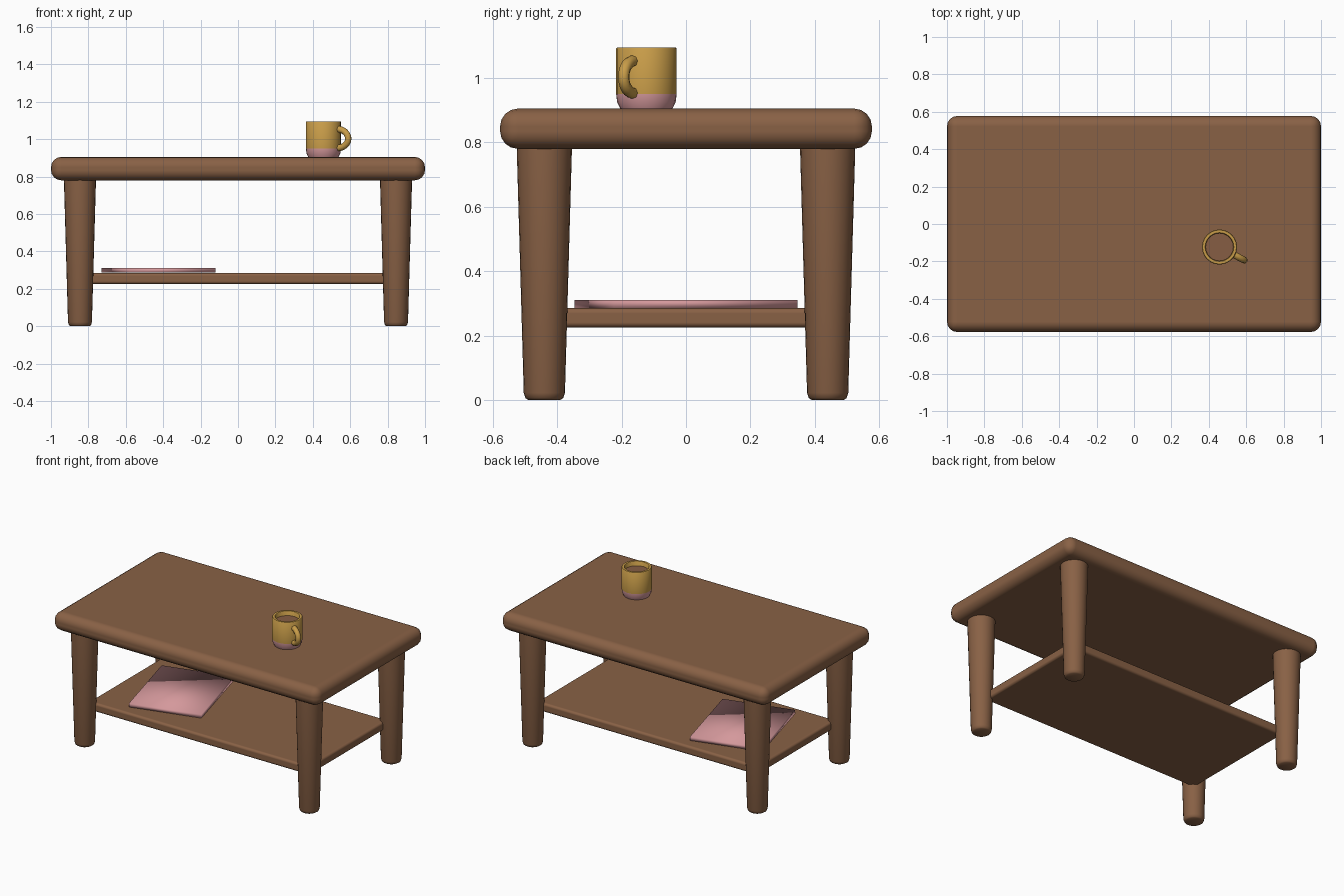
import bpy, bmesh, math
from mathutils import Vector

cube = bpy.data.objects.get("Cube")
if cube:
    bpy.data.objects.remove(cube, do_unlink=True)


def material(name, rgb):
    mat = bpy.data.materials.new(name)
    mat.use_nodes = True
    colour = (*rgb, 1.0)
    mat.diffuse_color = colour
    for node in mat.node_tree.nodes:
        if node.type == 'BSDF_PRINCIPLED':
            node.inputs["Base Color"].default_value = colour
            node.inputs["Roughness"].default_value = 0.8
    return mat


WOOD = material("brown wood", (0.25, 0.12, 0.06))
OCHRE = material("ochre glaze", (0.58, 0.335, 0.066))
PINK = material("dusty pink", (0.66, 0.315, 0.33))
COFFEE = material("coffee brown", (0.24, 0.11, 0.057))


def add_object(name, bm, mats, location=(0, 0, 0)):
    mesh = bpy.data.meshes.new(name)
    bmesh.ops.recalc_face_normals(bm, faces=bm.faces)
    bm.to_mesh(mesh)
    bm.free()
    for mat in mats:
        mesh.materials.append(mat)
    obj = bpy.data.objects.new(name, mesh)
    obj.location = location
    bpy.context.collection.objects.link(obj)
    return obj


def smooth(obj, degrees):
    bpy.ops.object.select_all(action='DESELECT')
    obj.select_set(True)
    bpy.context.view_layer.objects.active = obj
    bpy.ops.object.shade_smooth_by_angle(angle=math.radians(degrees))


def box(name, size, location, mat, bevel=0.0, segments=3):
    bm = bmesh.new()
    bmesh.ops.create_cube(bm, size=1)
    bmesh.ops.scale(bm, vec=size, verts=bm.verts)
    obj = add_object(name, bm, [mat], location)
    obj.data.shade_smooth()
    if bevel:
        mod = obj.modifiers.new("rounded edges", 'BEVEL')
        mod.width = bevel
        mod.segments = segments
        mod.harden_normals = True
    return obj


def lathe(name, profile, mats, location, sides=24):
    bm = bmesh.new()
    verts = [bm.verts.new((r, 0, z)) for r, z in profile]
    edges = [bm.edges.new(pair) for pair in zip(verts, verts[1:])]
    bmesh.ops.spin(bm, geom=verts + edges, cent=(0, 0, 0), axis=(0, 0, 1),
                   angle=math.tau, steps=sides, use_duplicate=False)
    bmesh.ops.remove_doubles(bm, verts=bm.verts, dist=0.0001)
    obj = add_object(name, bm, mats, location)
    smooth(obj, 40)
    return obj


# Table top and lower shelf
box("table_top", (2.0, 1.155, 0.125), (0, 0, 0.8425), WOOD, 0.055, 4)
box("lower_shelf", (1.66, 0.84, 0.06), (0, 0, 0.255), WOOD, 0.016, 3)

# Four tapered legs with rounded feet
leg_profile = [(0, 0), (0.05, 0), (0.059, 0.006), (0.064, 0.022),
               (0.086, 0.79), (0, 0.79)]
for end, y in (("front", -0.44), ("back", 0.44)):
    for side, x in (("right", -0.845), ("left", 0.845)):
        lathe(f"{end}_{side}_leg", leg_profile, [WOOD], (x, y, 0))

# Magazine lying askew on the shelf
magazine = box("magazine", (0.475, 0.59, 0.025), (-0.425, 0, 0.2985), PINK)
magazine.rotation_euler.z = math.radians(15)

# Mug with a pink dipped base
MUG = Vector((0.457, -0.123, 0.905))
mug_profile = [(0, 0), (0.081, 0), (0.091, 0.02), (0.094, 0.045),
               (0.094, 0.186), (0.091, 0.19), (0.077, 0.19),
               (0.074, 0.186), (0.074, 0.06), (0, 0.06)]
mug = lathe("mug", mug_profile, [OCHRE, PINK], MUG)
for face in mug.data.polygons:
    if face.center.z < 0.045:
        face.material_index = 1

# Coffee surface inside the mug
bm = bmesh.new()
bmesh.ops.create_circle(bm, cap_ends=True, segments=24, radius=0.075)
add_object("coffee", bm, [COFFEE], MUG + Vector((0, 0, 0.16)))

# Curved mug handle
curve = bpy.data.curves.new("mug_handle", 'CURVE')
curve.dimensions = '3D'
curve.bevel_depth = 0.018
curve.bevel_resolution = 2
curve.use_fill_caps = True
spline = curve.splines.new('POLY')
steps = 12
spline.points.add(steps)
for i, point in enumerate(spline.points):
    a = math.pi * (i / steps - 0.5)
    point.co = (0.086 + 0.064 * math.cos(a), 0, 0.098 + 0.05 * math.sin(a), 1)
curve.materials.append(OCHRE)
handle = bpy.data.objects.new("mug_handle", curve)
handle.location = MUG
handle.rotation_euler.z = math.radians(-28)
bpy.context.collection.objects.link(handle)
bpy.ops.object.select_all(action='DESELECT')
handle.select_set(True)
bpy.context.view_layer.objects.active = handle
bpy.ops.object.convert(target='MESH')
smooth(bpy.context.object, 50)
